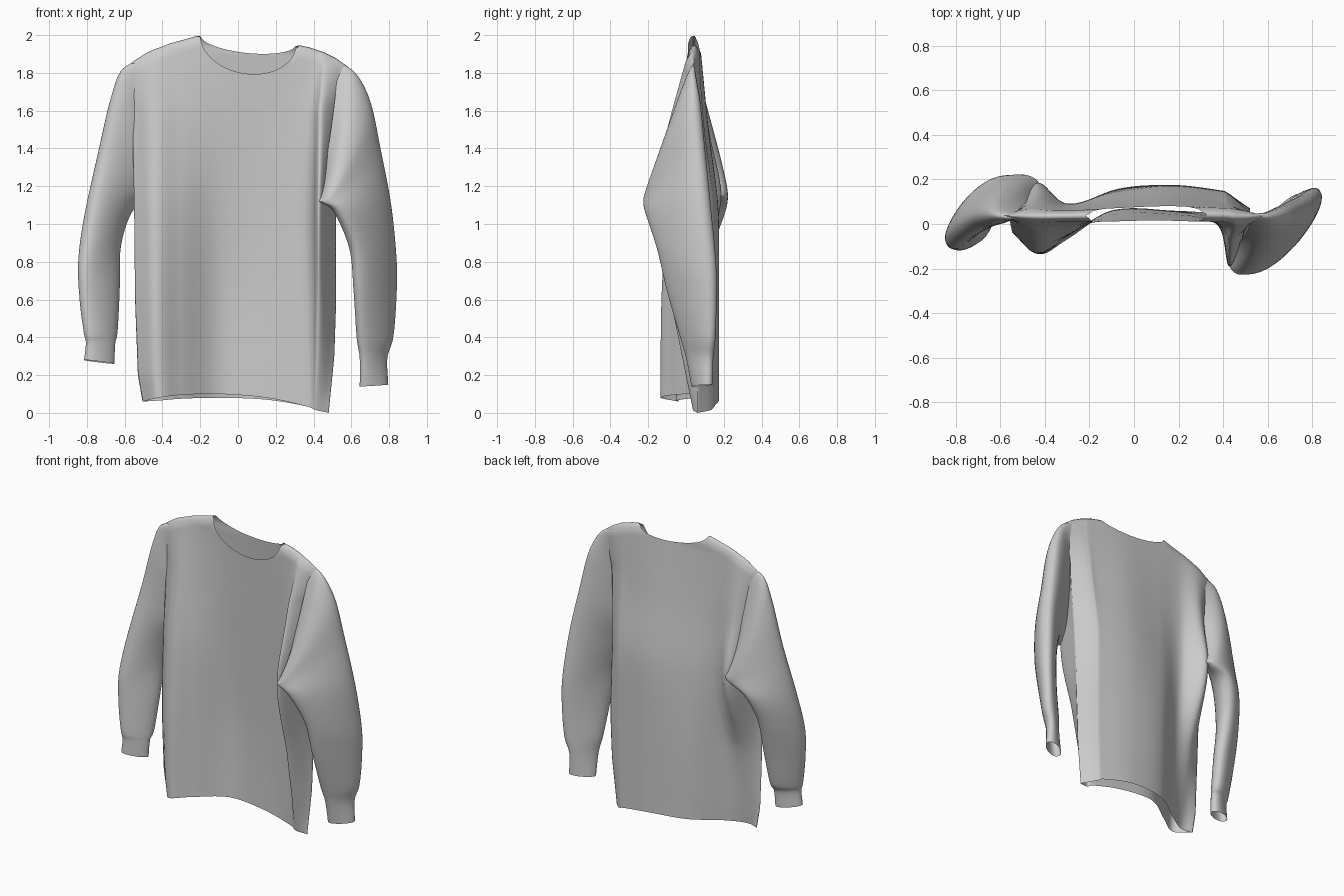
import bpy, bmesh, math
from mathutils import Vector

if "Cube" in bpy.data.objects:
    bpy.data.objects.remove(bpy.data.objects["Cube"])


def curve(vals, t):
    # smooth value at fractional index t through a short list
    n = len(vals) - 1
    i = min(max(int(t), 0), n - 1)
    f = t - i
    b, c = vals[i], vals[i + 1]
    a = vals[i - 1] if i > 0 else b * 2 - c
    d = vals[i + 2] if i + 2 <= n else c * 2 - b
    return b + (c - a) * (f * .5) + (a * 2 - b * 5 + c * 4 - d) * (f * f * .5) \
        + (b * 3 - a - c * 3 + d) * (f ** 3 * .5)


def index(keys, v):
    # fractional index of v in a rising list
    v = min(max(v, keys[0]), keys[-1])
    for i in range(len(keys) - 1):
        if v <= keys[i + 1]:
            return i + (v - keys[i]) / (keys[i + 1] - keys[i])


def linear(keys, vals, v):
    t = index(keys, v)
    i = min(int(t), len(vals) - 2)
    return vals[i] + (vals[i + 1] - vals[i]) * (t - i)


def build(name, grids, wrap=False):
    bm = bmesh.new()
    for rows in grids:
        vs = [[bm.verts.new(p) for p in r] for r in rows]
        m = len(vs[0])
        for r0, r1 in zip(vs, vs[1:]):
            for j in range(m if wrap else m - 1):
                k = (j + 1) % m
                bm.faces.new((r0[j], r0[k], r1[k], r1[j]))
    bmesh.ops.remove_doubles(bm, verts=bm.verts, dist=.0004)
    bmesh.ops.recalc_face_normals(bm, faces=bm.faces)
    me = bpy.data.meshes.new(name)
    bm.to_mesh(me)
    bm.free()
    me.shade_smooth()
    ob = bpy.data.objects.new(name, me)
    bpy.context.collection.objects.link(ob)
    return ob


# body: front and back panels, depth given on a coarse grid
XS = [-.53, -.43, -.3, -.1, .15, .37, .43, .52]
ZS = [0, .6, 1.1, 1.5, 1.9]
FRONT = [[-.04, -.135, -.07, .05, .06, .05, .04, .06],
         [-.04, -.13, -.06, .06, .06, .02, -.08, .07],
         [-.02, -.10, -.05, .04, .045, 0, -.19, .05],
         [.02, -.05, -.02, .02, .03, 0, -.10, .03],
         [.04, .01, .01, .01, .01, .01, .01, .04]]
BACK = [[-.04, -.06, .01, .14, .175, .15, .13, .06],
        [-.04, .02, .04, .15, .175, .15, .13, .07],
        [-.02, .18, .09, .14, .17, .15, .13, .05],
        [.02, .12, .08, .10, .12, .10, .09, .03],
        [.04, .06, .06, .07, .08, .07, .06, .04]]
HEM_FRONT = [.06, .08, .095, .1, .08, .035, .015, 0]
HEM_BACK = [.06, .065, .075, .08, .07, .035, .015, 0]


def shoulder(x):
    return curve([1.83, 1.905, 1.955, 2.0], index([-.53, -.45, -.35, -.2], x) if x < -.2 else 3) if x < -.2 \
        else linear([-.2, .3, .36, .42, .47, .52], [2.0, 1.95, 1.935, 1.91, 1.875, 1.82], x)


def edge(x, z):
    # side outline, blended in towards the centre
    if x < 0:
        e = linear([0, .2, .6, 1.1, 1.6, 1.83], [-.495, -.53, -.545, -.55, -.56, -.6], z)
        return x + (e + .53) * (x / .53) ** 4
    e = linear([0, .3, .6, 1.1, 1.6, 1.83], [.48, .51, .52, .52, .54, .6], z)
    return x + (e - .52) * (x / .52) ** 4


def panel(front):
    rows, nu, nv = [], 91, 60
    for j in range(nv + 1):
        v = 1 - (1 - j / nv) ** 1.3
        row = []
        for i in range(nu + 1):
            c = 7 * i / nu
            x = curve(XS, c)
            top = shoulder(x)
            if -.2 < x < .3:
                depth = .18 if front else .07
                top -= depth * math.sqrt(1 - ((x - .05) / .25) ** 2)
            hem = curve(HEM_FRONT if front else HEM_BACK, c)
            z = hem + (top - hem) * v
            t = index(ZS, z)
            yf = curve([curve(r, c) for r in FRONT], t)
            yb = curve([curve(r, c) for r in BACK], t)
            s = math.sqrt(min(max((shoulder(x) - z) / .05, 0), 1))
            y = (yf + yb) / 2 + (yb - yf) / 2 * s * (-1 if front else 1)
            row.append((edge(x, z), y, z))
        rows.append(row)
    return rows


build("sweater_body", [panel(True), panel(False)])


# sleeves: rings between an outer point and an armpit-side point
def sleeve(name, outer, inner, half):
    outer, inner = [Vector(p) for p in outer], [Vector(p) for p in inner]
    side = Vector((.61, -.79, 0))
    rows, n = [], 60
    for j in range(n + 1):
        t = (len(outer) - 1) * j / n
        o, i, h = curve(outer, t), curve(inner, t), curve(half, t)
        mid, arm = (o + i) / 2, (o - i) / 2
        ring = []
        for k in range(40):
            c, s = math.cos(math.tau * k / 40), math.sin(math.tau * k / 40)
            ring.append(mid + arm * c + side * (h * math.copysign(abs(s) ** .85, s)))
        rows.append(ring)
    build(name, [rows], wrap=True)


HALF = [.035, .055, .075, .08, .08, .07, .06, .05, .04, .04]
sleeve("right_sleeve",
       [(.52, .04, 1.85), (.61, .04, 1.81), (.69, .06, 1.66), (.745, .085, 1.4), (.80, .115, 1.1),
        (.83, .145, .8), (.83, .15, .6), (.815, .145, .4), (.785, .135, .29), (.79, .13, .15)],
       [(.42, -.10, 1.14), (.425, -.17, 1.13), (.435, -.20, 1.12), (.45, -.21, 1.11), (.52, -.20, 1.06),
        (.60, -.14, .87), (.62, -.09, .65), (.635, -.02, .4), (.65, .01, .29), (.65, .04, .14)], HALF)
sleeve("left_sleeve",
       [(-.52, .03, 1.86), (-.61, .03, 1.82), (-.665, .02, 1.67), (-.73, 0, 1.38), (-.80, -.05, 1.05),
        (-.835, -.09, .8), (-.83, -.1, .6), (-.81, -.105, .43), (-.80, -.1, .37), (-.81, -.1, .28)],
       [(-.41, .10, 1.18), (-.42, .16, 1.17), (-.43, .19, 1.15), (-.47, .20, 1.13), (-.57, .19, 1.07),
        (-.63, .13, .89), (-.635, .07, .65), (-.645, .02, .43), (-.655, -.01, .37), (-.66, -.02, .26)], HALF)
